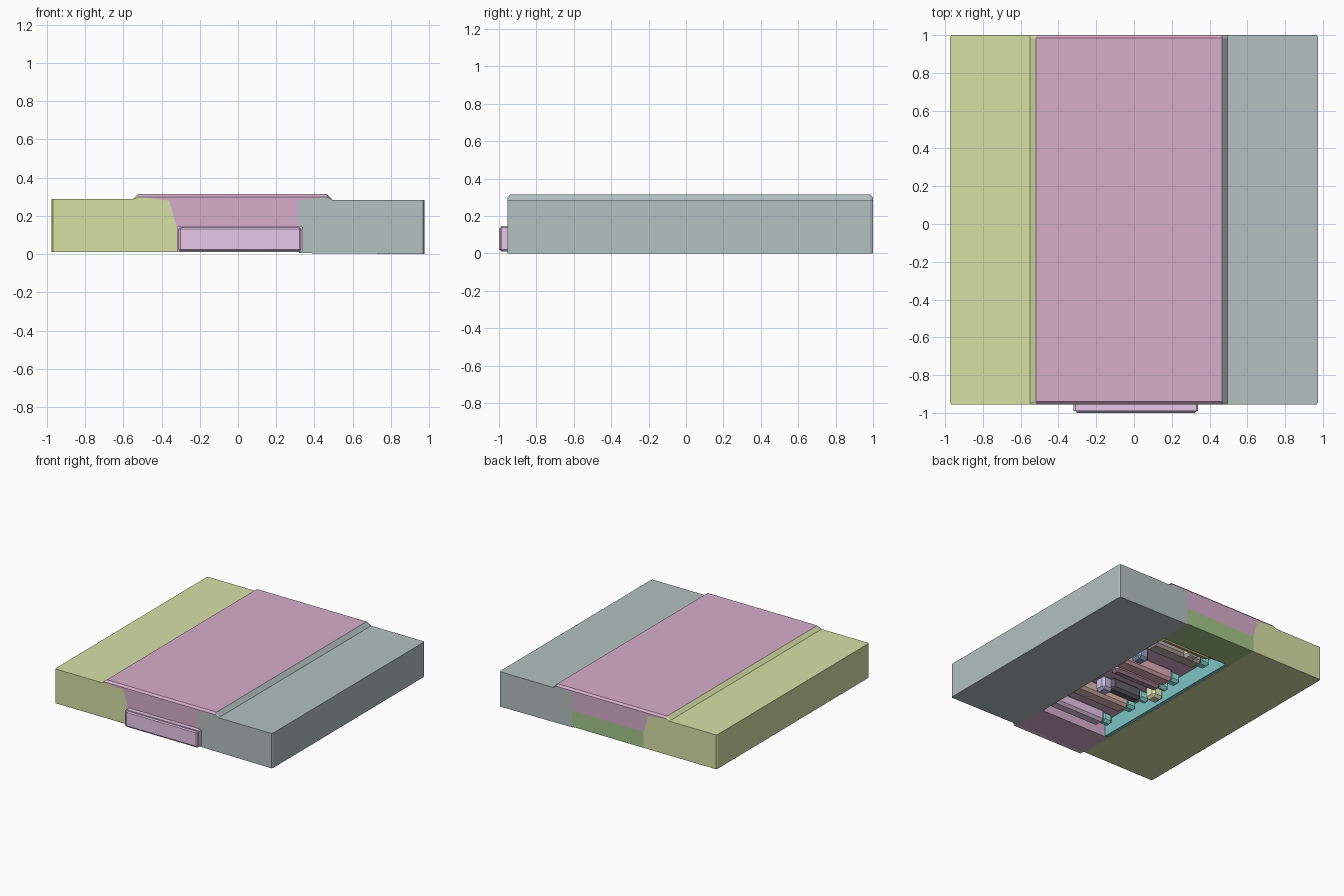
import bpy, bmesh

if "Cube" in bpy.data.objects:
    bpy.data.objects.remove(bpy.data.objects["Cube"])

def finish(name, bm, color):
    bmesh.ops.recalc_face_normals(bm, faces=bm.faces[:])
    me = bpy.data.meshes.new(name)
    bm.to_mesh(me)
    bm.free()
    ob = bpy.data.objects.new(name, me)
    bpy.context.collection.objects.link(ob)
    mat = bpy.data.materials.new(name + "_paint")
    mat.diffuse_color = (*color, 1)
    mat.use_nodes = True
    mat.node_tree.nodes["Principled BSDF"].inputs["Base Color"].default_value = mat.diffuse_color
    me.materials.append(mat)
    return ob

def extrude_y(name, profile, y0, y1, color, c=0.015):
    """Sweep an x-z profile along y, with slightly clipped ends."""
    bm = bmesh.new()
    rings = []
    for y, clip in ((y0, 1), (y0 + c, 0), (y1 - c, 0), (y1, 1)):
        ring = []
        for x, z in profile:
            if clip:
                x, z = max(-.968, min(.968, x)), min(.3, z)
            ring.append(bm.verts.new((x, y, z)))
        rings.append(ring)
    n = len(profile)
    for a, b in zip(rings, rings[1:]):
        for i in range(n):
            j = (i + 1) % n
            bm.faces.new((a[i], a[j], b[j], b[i]))
    bm.faces.new(rings[0])
    bm.faces.new(rings[-1])
    return finish(name, bm, color)

def block(name, x, y, z, color, bevel=0.0):
    """Box from (min, max) ranges, optionally chamfered."""
    bm = bmesh.new()
    bmesh.ops.create_cube(bm, size=1)
    for v in bm.verts:
        v.co = [r[0] if c < 0 else r[1] for c, r in zip(v.co, (x, y, z))]
    if bevel:
        bmesh.ops.bevel(bm, geom=bm.edges[:], offset=bevel, segments=1, affect='EDGES')
    return finish(name, bm, color)

OLIVE, SLATE, MAUVE = (.68, .75, .38), (.45, .54, .53), (.68, .42, .60)
GREEN, TEAL, PINK = (.38, .58, .26), (.2, .55, .55), (.82, .58, .82)
CYAN, SALMON, ROSE = (.3, .85, .8), (.75, .5, .45), (.75, .42, .5)
Y0, Y1 = -.955, 1.0

# Side bodies and raised centre lid
extrude_y("left_body", [(-.975, .01), (-.975, .288), (-.55, .288), (-.52, .315),
          (-.36, .28), (-.32, .14), (-.32, .01)], Y0, Y1, OLIVE)
extrude_y("right_body", [(.975, .0), (.975, .283), (.495, .283), (.465, .315),
          (.32, .28), (.32, .14), (.32, .005)], Y0, Y1, SLATE)
extrude_y("centre_lid", [(-.52, .315), (.465, .315), (.32, .28), (.32, .14),
          (-.32, .14), (-.36, .28)], Y0, Y1, MAUVE)

# Sills closing the underside recess, and its inner wall lining
block("front_sill", (-.32, .32), (Y0, -.68), (.01, .14), MAUVE)
block("back_sill", (-.32, .32), (.72, Y1), (.01, .14), GREEN)
block("recess_lining", (-.32, -.29), (-.68, .72), (.015, .14), TEAL)

# Front tab
extrude_y("front_tab", [(-.32, .02), (-.32, .14), (-.31, .148), (.33, .148),
          (.34, .14), (.34, .02), (.33, .01), (-.31, .01)], -.99, -.94, PINK, .01)
block("front_tab_face", (-.31, .33), (-1.0, -.98), (.015, .14), PINK, .008)

# Cross bars inside the recess, each with a small end block
bars = [("front_bar", -.60, .05, .32, PINK), ("second_bar", -.33, .06, .30, SALMON),
        ("third_bar", -.17, .045, .10, (.12, .12, .14)), ("middle_bar", .18, .06, .30, ROSE),
        ("inner_bar", .06, .04, .25, (.42, .25, .32)), ("rear_bar", .52, .06, .28, (.52, .45, .42)),
        ("back_bar", .65, .03, .28, (.6, .48, .2))]
for name, y, w, right, color in bars:
    block(name, (-.18, right), (y - w, y + w), (.04, .145), color, .02)
    block(name + "_end", (-.27, -.17), (y - w * .7, y + w * .7), (.06, .145), CYAN, .02)

# Small fittings between the bars
for name, x, y, color in [("lilac_fitting", .12, -.20, (.58, .52, .8)),
                          ("blue_fitting", .21, .32, (.3, .38, .6)),
                          ("yellow_fitting", -.24, -.05, (.8, .85, .5)),
                          ("pale_fitting", -.05, .60, (.8, .7, .68))]:
    block(name, (x - .05, x + .05), (y - .05, y + .05), (.03, .145), color, .02)
